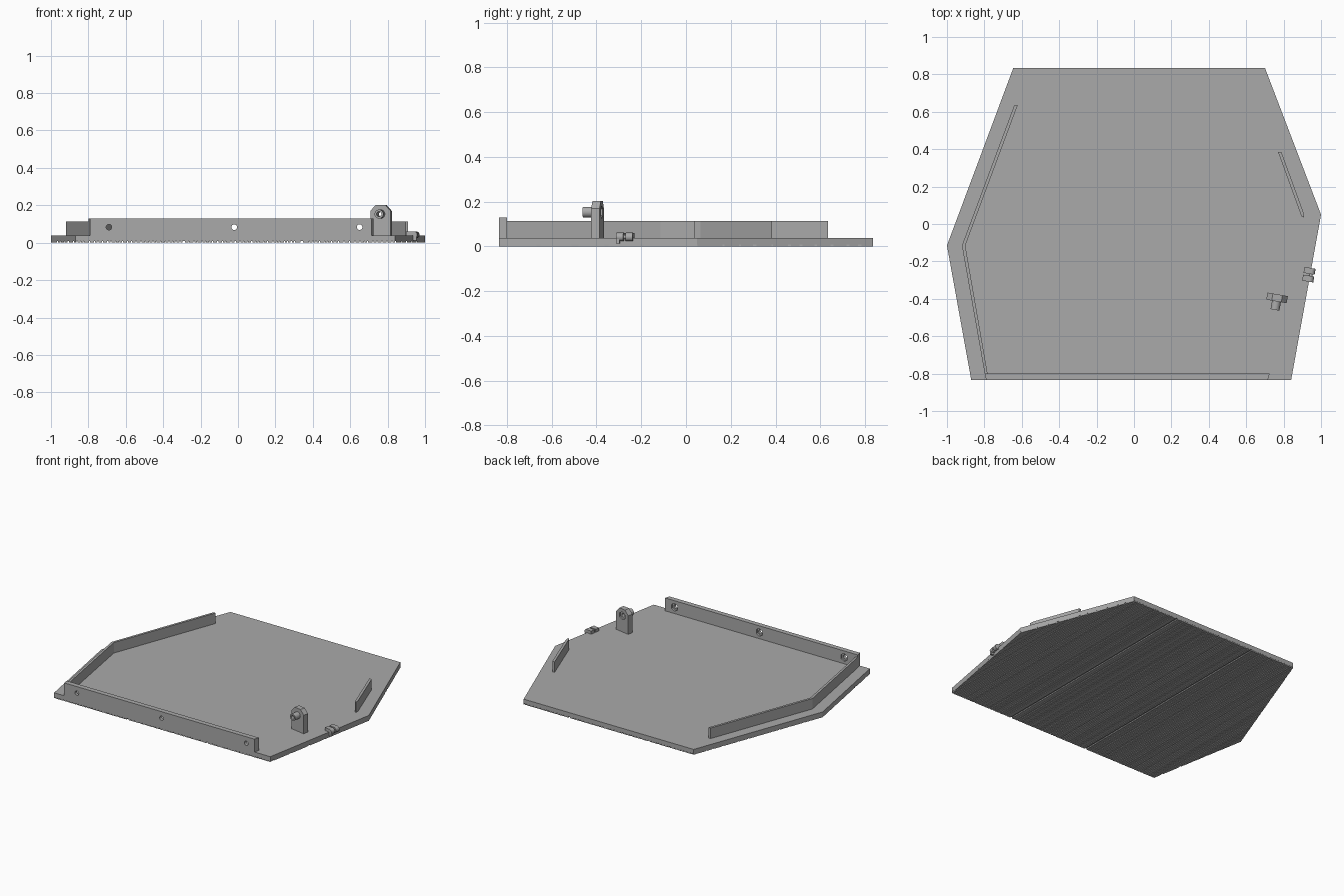
import bpy, bmesh, math, random
from mathutils import Matrix, Vector

if "Cube" in bpy.data.objects:
    bpy.data.objects.remove(bpy.data.objects["Cube"])

random.seed(4)
grey = bpy.data.materials.new("grey")
grey.diffuse_color = (0.4, 0.4, 0.4, 1)
grey.use_nodes = True
grey.node_tree.nodes["Principled BSDF"].inputs["Base Color"].default_value = grey.diffuse_color

HEX = [(-0.87, -0.835), (0.84, -0.835), (1.0, 0.05),
       (0.70, 0.835), (-0.645, 0.835), (-1.0, -0.115)]
PLATE_TOP = 0.038
SKIN = 0.008


def add_prism(bm, pts, z0, z1):
    low = [bm.verts.new((x, y, z0)) for x, y in pts]
    high = [bm.verts.new((x, y, z1)) for x, y in pts]
    bm.faces.new(low[::-1])
    bm.faces.new(high)
    for i in range(len(pts)):
        j = (i + 1) % len(pts)
        bm.faces.new((low[i], low[j], high[j], high[i]))


def finish(name, bm, matrix=None):
    bmesh.ops.recalc_face_normals(bm, faces=bm.faces)
    mesh = bpy.data.meshes.new(name)
    bm.to_mesh(mesh)
    bm.free()
    mesh.materials.append(grey)
    ob = bpy.data.objects.new(name, mesh)
    bpy.context.collection.objects.link(ob)
    if matrix:
        ob.matrix_world = matrix
    return ob


def prism(name, pts, z0, z1, matrix=None):
    bm = bmesh.new()
    add_prism(bm, pts, z0, z1)
    return finish(name, bm, matrix)


def rod(name, center, radius, length, sides=24, matrix=None):
    # cylinder along the local y axis
    bm = bmesh.new()
    bmesh.ops.create_cone(bm, cap_ends=True, segments=sides, radius1=radius, radius2=radius,
                          depth=length, matrix=Matrix.Translation(center) @ Matrix.Rotation(math.pi / 2, 4, 'X'))
    if sides > 8:
        for f in bm.faces:
            f.smooth = len(f.verts) == 4
        for e in bm.edges:
            e.smooth = e.calc_face_angle(0) < 0.6
    return finish(name, bm, matrix)


def cut(ob, cutter):
    cutter.hide_render = True
    cutter.hide_viewport = True
    mod = ob.modifiers.new("hole", 'BOOLEAN')
    mod.operation = 'DIFFERENCE'
    mod.solver = 'EXACT'
    mod.object = cutter


def span(x):
    # lowest and highest y of the hexagon at x
    ys = []
    for (ax, ay), (bx, by) in zip(HEX, HEX[1:] + HEX[:1]):
        if min(ax, bx) - 1e-6 <= x <= max(ax, bx) + 1e-6 and abs(bx - ax) > 1e-6:
            ys.append(ay + (by - ay) * (x - ax) / (bx - ax))
    return min(ys), max(ys)


# Six-sided floor
prism("floor_plate", HEX, SKIN, PLATE_TOP)

# Wood grain under the floor: strips with narrow grooves, wider at the plank seams
grooves = [(-0.29, 0.014), (0.34, 0.014)]
x = -0.965
while x < 0.96:
    if min(abs(x - s) for s in (-0.29, 0.34)) > 0.016:
        grooves.append((x, random.uniform(0.003, 0.006)))
    x += random.uniform(0.016, 0.03)
grooves.sort()
edges = [-0.9999] + [e for g, w in grooves for e in (g - w / 2, g + w / 2)] + [0.9999]
bm = bmesh.new()
for x0, x1 in zip(edges[::2], edges[1::2]):
    xs = [x0] + sorted(p[0] for p in HEX if x0 < p[0] < x1) + [x1]
    add_prism(bm, [(x, span(x)[0]) for x in xs] + [(x, span(x)[1]) for x in xs[::-1]], 0, SKIN)
finish("underside_grain", bm)

# Front wall with three bolt holes and hexagonal nut pockets behind
front = prism("front_wall", [(-0.79, -0.835), (0.715, -0.835), (0.725, -0.80), (-0.798, -0.80)],
              PLATE_TOP, 0.13)
for i, hx in enumerate((-0.69, -0.02, 0.65)):
    cut(front, rod(f"bolt_hole_cutter_{i}", (hx, -0.82, 0.083), 0.015, 0.1))
    cut(front, rod(f"nut_pocket_cutter_{i}", (hx, -0.798, 0.083), 0.028, 0.03, 6))

# Bent left wall and short right wall
prism("left_wall", [(-0.798, -0.80), (-0.783, -0.80), (-0.902, -0.115), (-0.622, 0.635),
                    (-0.640, 0.635), (-0.92, -0.115)], PLATE_TOP, 0.113)
prism("right_wall", [(0.77, 0.385), (0.895, 0.042), (0.908, 0.035), (0.905, 0.065), (0.788, 0.385)],
      PLATE_TOP, 0.113)

# Upright lug with chamfered top, parallel to the slanted right edge
lug_at = Matrix.Translation((0.765, -0.395, 0)) @ Matrix.Rotation(math.radians(-10), 4, 'Z')
outline = [(-0.055, PLATE_TOP), (0.055, PLATE_TOP), (0.055, 0.17), (0.026, 0.202),
           (-0.026, 0.202), (-0.055, 0.17)]
lug = prism("lug", outline, -0.019, 0.019, lug_at @ Matrix.Rotation(math.pi / 2, 4, 'X'))
boss = rod("lug_boss", (0, -0.042, 0.153), 0.024, 0.046, 24, lug_at)
bore = rod("lug_bore_cutter", (0, -0.03, 0.153), 0.013, 0.16, 24, lug_at)
pocket = rod("lug_pocket_cutter", (0, 0.019, 0.153), 0.028, 0.022, 6, lug_at)
cut(lug, bore)
cut(lug, pocket)
cut(boss, bore)

# Small two-knuckle hinge on the right edge
hinge_at = Matrix.Translation((0.94, -0.272, 0)) @ Matrix.Rotation(math.radians(-10), 4, 'Z')
for side in (-1, 1):
    y = side * 0.021
    rod(f"hinge_knuckle_{side}", (0.006, y, 0.042), 0.019, 0.032, 16, hinge_at)
    prism(f"hinge_tab_{side}", [(-0.035, y - 0.016), (0.006, y - 0.016), (0.006, y + 0.016),
                                (-0.035, y + 0.016)], 0.036, 0.06, hinge_at)
rod("hinge_pin", (0.006, 0, 0.042), 0.009, 0.05, 12, hinge_at)
prism("hinge_catch", [(0.0, -0.037), (0.022, -0.037), (0.022, -0.022), (0.0, -0.022)],
      0.012, 0.04, hinge_at)
